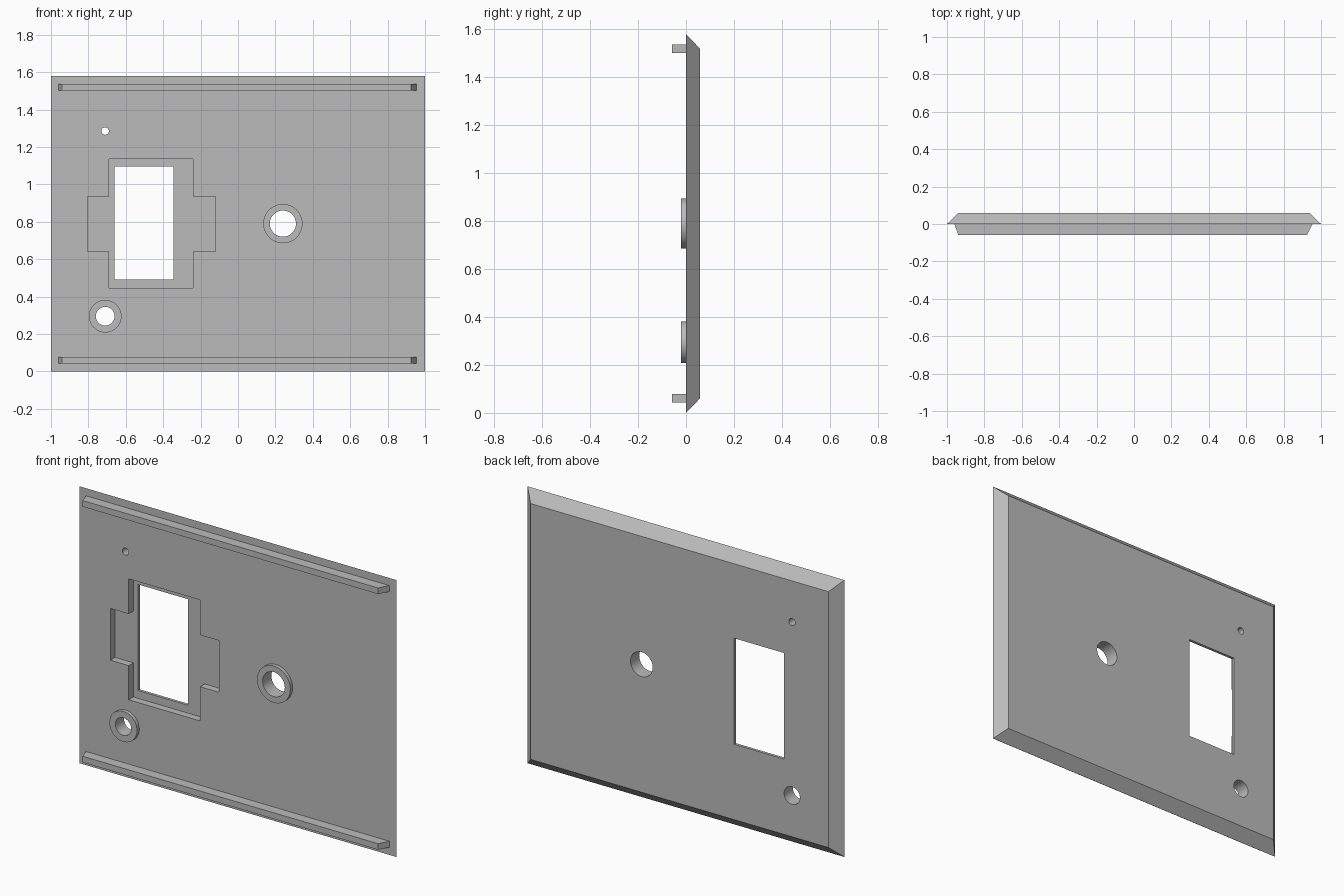
import bpy, bmesh, math
from mathutils import Matrix

if "Cube" in bpy.data.objects:
    bpy.data.objects.remove(bpy.data.objects["Cube"])

HEIGHT, DEPTH, BEVEL = 1.58, 0.058, 0.06
RECESS = 0.042

grey = bpy.data.materials.new("plain grey")
grey.use_nodes = True
colour = (0.5, 0.5, 0.5, 1)
grey.diffuse_color = colour
grey.node_tree.nodes["Principled BSDF"].inputs["Base Color"].default_value = colour


def finish(name, bm):
    bmesh.ops.recalc_face_normals(bm, faces=bm.faces)
    mesh = bpy.data.meshes.new(name)
    bm.to_mesh(mesh)
    bm.free()
    mesh.materials.append(grey)
    obj = bpy.data.objects.new(name, mesh)
    bpy.context.collection.objects.link(obj)
    return obj


def rectangle(x0, x1, z0, z1):
    return [(x0, z0), (x1, z0), (x1, z1), (x0, z1)]


def loft(name, front, back, y0, y1):
    """Solid between two matching xz outlines."""
    bm = bmesh.new()
    a = [bm.verts.new((x, y0, z)) for x, z in front]
    b = [bm.verts.new((x, y1, z)) for x, z in back]
    bm.faces.new(a)
    bm.faces.new(b)
    for i in range(len(a)):
        j = (i + 1) % len(a)
        bm.faces.new((a[i], a[j], b[j], b[i]))
    return finish(name, bm)


def cylinder(name, x, z, radius, y0, y1):
    bm = bmesh.new()
    place = Matrix.Translation((x, (y0 + y1) / 2, z)) @ Matrix.Rotation(math.pi / 2, 4, "X")
    bmesh.ops.create_cone(bm, cap_ends=True, segments=48, radius1=radius,
                          radius2=radius, depth=y1 - y0, matrix=place)
    return finish(name, bm)


def select(obj):
    bpy.ops.object.select_all(action="DESELECT")
    obj.select_set(True)
    bpy.context.view_layer.objects.active = obj


def cut(obj, cutter):
    select(obj)
    mod = obj.modifiers.new("cut", "BOOLEAN")
    mod.operation, mod.solver, mod.object = "DIFFERENCE", "EXACT", cutter
    bpy.ops.object.modifier_apply(modifier=mod.name)


# Plate with edges sloping in towards the back
plate = loft("plate", rectangle(-1, 1, 0, HEIGHT),
             rectangle(-1 + BEVEL, 1 - BEVEL, BEVEL, HEIGHT - BEVEL), 0, DEPTH)

# Cross-shaped recess and the window through it
l0, l1, r1, r0 = -0.805, -0.69, -0.24, -0.12
z0, z1, z2, z3 = 0.445, 0.64, 0.935, 1.135
cross = [(l1, z0), (r1, z0), (r1, z1), (r0, z1), (r0, z2), (r1, z2),
         (r1, z3), (l1, z3), (l1, z2), (l0, z2), (l0, z1), (l1, z1)]
window = rectangle(-0.66, -0.345, 0.49, 1.095)
cutters = [loft("recess_cutter", cross, cross, -0.1, RECESS),
           loft("window_cutter", window, window, -0.1, 0.1)]

# Round holes, two of them with a raised collar: x, z, hole radius, collar radius
bosses = []
for name, x, z, hole, collar in [("shaft", 0.24, 0.79, 0.07, 0.105),
                                 ("socket", -0.71, 0.295, 0.05, 0.087),
                                 ("pin", -0.71, 1.285, 0.02, 0)]:
    cutter = cylinder(name + "_cutter", x, z, hole, -0.1, 0.1)
    cutters.append(cutter)
    if collar:
        boss = cylinder(name + "_collar", x, z, collar, -0.021, 0)
        cut(boss, cutter)
        bosses.append(boss)

for cutter in cutters:
    cut(plate, cutter)
for cutter in cutters:
    bpy.data.objects.remove(cutter)

# Smooth the round walls, keep the edges crisp
for obj in [plate] + bosses:
    select(obj)
    bpy.ops.object.shade_smooth_by_angle(angle=math.radians(30))

# Rails with slanted ends along the top and bottom of the front
for name, z in [("lower_rail", 0.043), ("upper_rail", 1.502)]:
    loft(name, rectangle(-0.94, 0.925, z, z + 0.035),
         rectangle(-0.96, 0.955, z, z + 0.035), -DEPTH, 0)
